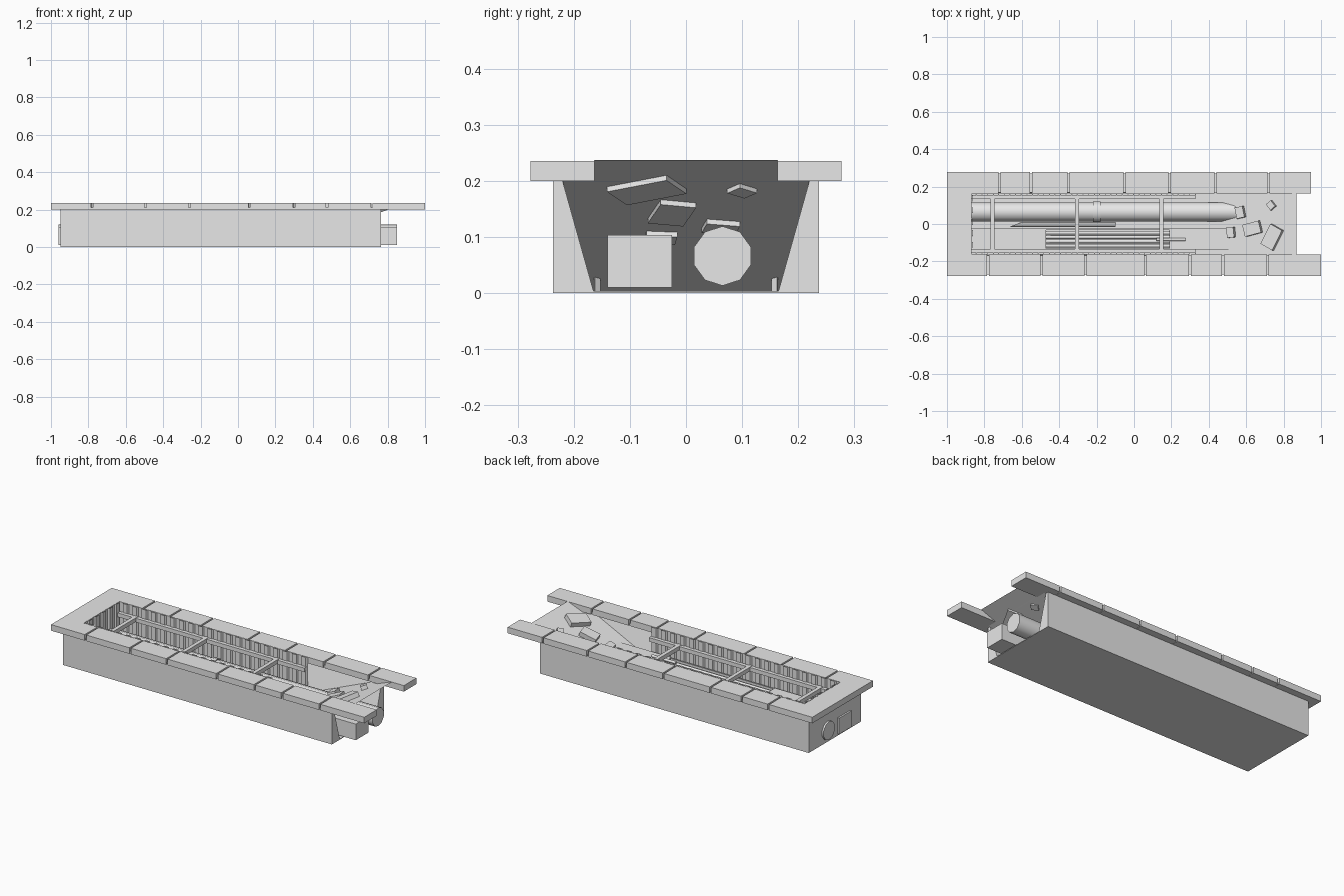
import bpy, bmesh, math
from mathutils import Vector, Matrix

if "Cube" in bpy.data.objects:
    bpy.data.objects.remove(bpy.data.objects["Cube"])

grey = bpy.data.materials.new("concrete_grey")
grey.diffuse_color = (0.8, 0.8, 0.8, 1)
grey.use_nodes = True
grey.node_tree.nodes["Principled BSDF"].inputs["Base Color"].default_value = grey.diffuse_color


def finish(name, bm, smooth=False):
    bmesh.ops.recalc_face_normals(bm, faces=bm.faces)
    me = bpy.data.meshes.new(name)
    bm.to_mesh(me)
    bm.free()
    me.materials.append(grey)
    ob = bpy.data.objects.new(name, me)
    bpy.context.collection.objects.link(ob)
    if smooth:
        bpy.ops.object.select_all(action='DESELECT')
        ob.select_set(True)
        bpy.context.view_layer.objects.active = ob
        bpy.ops.object.shade_smooth_by_angle(angle=math.radians(50))
    return ob


def box(name, x0, x1, y0, y1, z0, z1):
    bm = bmesh.new()
    bmesh.ops.create_cube(bm, size=1)
    c = Vector(((x0 + x1) / 2, (y0 + y1) / 2, (z0 + z1) / 2))
    for v in bm.verts:
        v.co = Vector((v.co.x * (x1 - x0), v.co.y * (y1 - y0), v.co.z * (z1 - z0))) + c
    return finish(name, bm)


def prism(name, pts, direction):
    """Extrude a closed outline of 3D points along a vector."""
    bm = bmesh.new()
    f = bm.faces.new([bm.verts.new(p) for p in pts])
    g = bmesh.ops.extrude_face_region(bm, geom=[f])
    bmesh.ops.translate(bm, vec=direction, verts=[v for v in g['geom'] if isinstance(v, bmesh.types.BMVert)])
    return finish(name, bm)


def tube(name, x0, x1, y, z, r, n):
    """Cylinder lying along x."""
    bm = bmesh.new()
    m = Matrix.Translation(((x0 + x1) / 2, y, z)) @ Matrix.Rotation(math.pi / 2, 4, 'Y')
    bmesh.ops.create_cone(bm, cap_ends=True, segments=n, radius1=r, radius2=r, depth=x1 - x0, matrix=m @ Matrix.Rotation(math.pi / 2, 4, 'Z'))
    return finish(name, bm, True)


# earth body: U-shaped section with sloped inner sides, closed at the left
section = [(-.237, 0), (.237, 0), (.237, .2), (.22, .2), (.165, .004), (-.165, .004), (-.22, .2), (-.237, .2)]
prism("trench_body", [(-.95, y, z) for y, z in section], (1.715, 0, 0))
prism("trench_end_wall", [(-.95, y, z) for y, z in [(-.165, .004), (.165, .004), (.22, .2), (-.22, .2)]], (.075, 0, 0))

# earth ramp, a thin sheet rising to street level
bm = bmesh.new()
rows = []
for x, z, w in [(.27, .004, .165), (.775, .2, .22), (.78, .202, .163), (.87, .237, .163)]:
    rows.append([bm.verts.new((x, s * w, z)) for s in (-1, 1)])
for a, b in zip(rows, rows[1:]):
    bm.faces.new((a[0], b[0], b[1], a[1]))
bmesh.ops.solidify(bm, geom=bm.faces[:], thickness=.002)
finish("earth_ramp", bm)

# kerb slabs along both sides, with narrow joints
joints = {
    -1: [-.87, -.78, -.495, -.26, .06, .3, .475, .715, 1.0],
    1: [-.87, -.72, -.55, -.35, -.05, .19, .435, .72, .945],
}
for side, xs in joints.items():
    ya, yb = sorted((side * .163, side * .277))
    for i, (a, b) in enumerate(zip(xs, xs[1:])):
        box("kerb_slab", a + (.005 if i else 0), b - (.005 if i < len(xs) - 2 else 0), ya, yb, .2, .235)
    # bedding seen inside the joints
    box("kerb_bedding", -.87, xs[-1] - .02, *sorted((side * .168, side * .27)), .201, .212)
box("kerb_end_slab", -1.0, -.87, -.277, .277, .2, .235)


def sheet(name, length, place):
    """Corrugated sheet piling; place maps (along, depth, z) to a point."""
    bm = bmesh.new()
    n = round(length / .06)
    step = length / n
    line = []
    for i in range(n):
        s = i * step
        line += [(s, 0), (s + step * .4, 0), (s + step * .5, .009), (s + step * .9, .009)]
    line.append((length, 0))
    low = [bm.verts.new(place(s, d, .004)) for s, d in line]
    top = [bm.verts.new(place(s, d, .236)) for s, d in line]
    for i in range(len(line) - 1):
        bm.faces.new((low[i], low[i + 1], top[i + 1], top[i]))
    bmesh.ops.recalc_face_normals(bm, faces=bm.faces)
    bmesh.ops.solidify(bm, geom=bm.faces[:], thickness=.003)
    finish(name, bm)


# sheet piling, walers and cross struts
for side in (-1, 1):
    sheet("side_piling", 1.2, lambda s, d, z: (-.87 + s, side * (.164 - d), z))
    box("waler", -.87, .33, *sorted((side * .133, side * .155)), .16, .183)
sheet("end_piling", .31, lambda s, d, z: (-.873 + d, -.155 + s, z))
for x in (-.757, -.305, .147):
    box("cross_strut", x - .011, x + .011, -.155, .155, .162, .185)

# round main with collar
tube("main_pipe", -.96, .85, .065, .066, .053, 10)
tube("pipe_collar", -.22, -.18, .065, .066, .058, 10)

# cable duct, open in the middle
box("duct_left", -.96, -.47, -.14, -.025, .01, .103)
box("duct_right", .19, .85, -.14, -.025, .01, .103)
box("duct_floor", -.47, .19, -.14, -.025, .01, .03)
for y in (-.14, -.033):
    box("duct_side", -.47, .19, y, y + .008, .01, .1)
for i in range(4):
    tube("cable", -.47, .19, -.047 - .023 * i, .085, .01, 8)
tube("cable_end", .12, .275, -.083, .112, .008, 8)

# duct lid leaning in the gap beside the duct
prism("loose_lid", [(-.66, -.017, .112), (-.1, -.017, .112), (-.1, .004, .01), (-.6, .004, .01)], (0, .005, .001))

# rubble blocks lying on the ramp
slope = Matrix.Rotation(-math.atan2(.196, .505), 4, 'Y')
for x, y, sx, sy, sz, turn in [
    (.57, .062, .045, .06, .035, 12), (.52, -.045, .04, .055, .035, 6),
    (.635, -.025, .095, .065, .035, 14), (.74, -.07, .075, .12, .036, -28),
    (.735, .1, .035, .04, .03, 40),
]:
    z = .004 + (x - .27) * .388
    bm = bmesh.new()
    bmesh.ops.create_cube(bm, size=1, matrix=Matrix.Translation((x, y, z + sz * .25)) @ slope
                          @ Matrix.Rotation(math.radians(turn), 4, 'Z') @ Matrix.Diagonal((sx, sy, sz, 1)))
    finish("rubble_block", bm)
